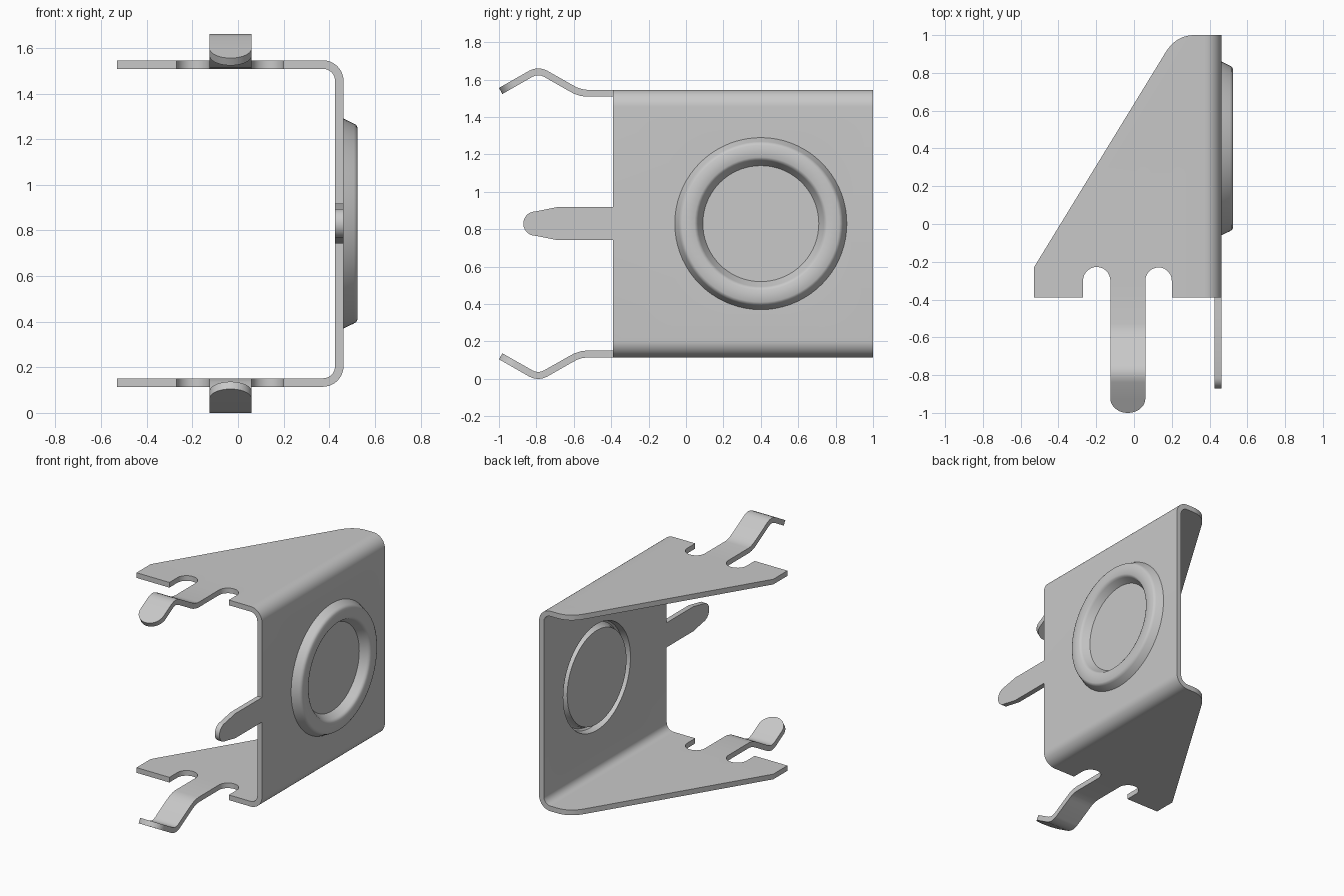
import bpy, bmesh, math
from mathutils import Vector

if "Cube" in bpy.data.objects:
    bpy.data.objects.remove(bpy.data.objects["Cube"])

T = 0.037            # sheet thickness
XW = 0.444           # middle of the upright web
ZC, ZF = 0.83, 0.697 # centre height, flange offset from it
RB = 0.072           # bend radius
Y0, Y1 = -0.39, 1.0
CY, RO, SEG = 0.40, 0.46, 72   # ring centre, outer radius, segments

steel = bpy.data.materials.new("grey_steel")
steel.diffuse_color = (0.58, 0.58, 0.58, 1)
steel.use_nodes = True
steel.node_tree.nodes["Principled BSDF"].inputs["Base Color"].default_value = steel.diffuse_color


def add_object(name, bm):
    me = bpy.data.meshes.new(name)
    bm.to_mesh(me)
    bm.free()
    me.materials.append(steel)
    ob = bpy.data.objects.new(name, me)
    bpy.context.collection.objects.link(ob)
    return ob


def smooth(ob):
    bpy.ops.object.select_all(action='DESELECT')
    ob.select_set(True)
    bpy.context.view_layer.objects.active = ob
    bpy.ops.object.shade_smooth_by_angle(angle=math.radians(32))


def arc(cx, cy, r, a0, a1, n):
    return [(cx + r * math.cos(math.radians(a0 + (a1 - a0) * i / n)),
             cy + r * math.sin(math.radians(a0 + (a1 - a0) * i / n))) for i in range(n + 1)]


def strip(bm, rows):
    vs = [[bm.verts.new(p) for p in row] for row in rows]
    for a, b in zip(vs, vs[1:]):
        bm.faces.new((a[0], a[1], b[1], b[0]))


bm = bmesh.new()

# Web outline with locating tab, and the hole that takes the ring
zt = ZF - RB
tip = arc(-0.805, 0, 0.065, 90, 270, 14)
outline = [(Y0, zt), (Y0, 0.088), (-0.69, 0.088)] + tip + \
          [(-0.69, -0.088), (Y0, -0.088), (Y0, -zt), (Y1, -zt), (Y1, zt)]
hole = [(CY + RO * math.cos(2 * math.pi * i / SEG),
         RO * math.sin(2 * math.pi * i / SEG)) for i in range(SEG)]
edges = []
for loop in (outline, hole):
    vs = [bm.verts.new((XW, y, ZC + z)) for y, z in loop]
    edges += [bm.edges.new((vs[i - 1], vs[i])) for i in range(len(vs))]
bmesh.ops.triangle_fill(bm, edges=edges, use_beauty=True, normal=(1, 0, 0))

# Flange outline with two relief slots and a rounded back corner
xb = XW - RB
TL, TR, YS = -0.125, 0.06, -0.30
flange = [(xb, Y0), (0.20, Y0)] + arc(0.13, YS, 0.07, 0, 180, 14) \
    + arc(-0.1975, YS, 0.0725, 0, 180, 14) + [(-0.27, Y0), (-0.53, Y0), (-0.53, -0.23)]
p0, pc, p1 = Vector((0.165, 0.905)), Vector((0.222, 1.0)), Vector((0.32, 1.0))
for i in range(11):
    t = i / 10
    flange.append(tuple(p0 * (1 - t) ** 2 + pc * 2 * t * (1 - t) + p1 * t * t))
flange.append((xb, Y1))

# Spring finger path: distance along y, outward offset
path = [(YS, 0), (-0.53, 0), (-0.56, .004), (-0.59, .014), (-0.62, .030), (-0.75, .104),
        (-0.77, .112), (-0.79, .115), (-0.81, .112), (-0.83, .104), (-0.915, .0555)]
for i in range(1, 11):
    a = math.radians(87 * i / 10)
    y = -0.915 - 0.076 * math.sin(a)
    path.append((y, .0555 + (y + 0.915) * 0.57))

for s in (1, -1):
    bm.faces.new([bm.verts.new((x, y, ZC + s * ZF)) for x, y in flange])
    # Rounded bend between web and flange
    strip(bm, [[(x, y, ZC + s * z) for y in (Y0, Y1)]
               for x, z in arc(xb, zt, RB, 0, 90, 10)])
    # Spring finger with a rounded tip
    mid, half = (TL + TR) / 2, (TR - TL) / 2
    rows = []
    for y, d in path:
        t = max(0, (-0.915 - y) / 0.076)
        w = half * math.sqrt(max(0, 1 - t * t))
        rows.append([(mid + k * w, y, ZC + s * (ZF + d)) for k in (-1, 1)])
    strip(bm, rows)

bmesh.ops.remove_doubles(bm, verts=bm.verts, dist=0.0005)
bmesh.ops.recalc_face_normals(bm, faces=bm.faces)
bracket = add_object("clip_bracket", bm)
mod = bracket.modifiers.new("sheet", 'SOLIDIFY')
mod.thickness, mod.offset, mod.use_even_offset = T, 0, True
bpy.context.view_layer.objects.active = bracket
bpy.ops.object.modifier_apply(modifier="sheet")

# Open the wall of the hole, since the ring continues the sheet there
bm = bmesh.new()
bm.from_mesh(bracket.data)
rim = [f for f in bm.faces if all(
    abs(math.hypot(v.co.y - CY, v.co.z - ZC) - RO) < 0.002 and v.co.x > 0.4 for v in f.verts)]
bmesh.ops.delete(bm, geom=rim, context='FACES')
bmesh.ops.recalc_face_normals(bm, faces=bm.faces)
bm.to_mesh(bracket.data)
bm.free()
smooth(bracket)

# Embossed ring: outer face and grooved inner face, turned about the x axis
xo, xi = XW + T / 2, XW - T / 2
front = [(RO, xo), (.438, .508), (.432, .518), (.42, .5245), (.355, .5245),
         (.343, .518), (.337, .508), (.31, xo)]
back = [(RO, xi), (.38, xi), (.372, .472), (.36, .484), (.348, .472), (.335, xi)]
bm = bmesh.new()
for prof, sgn in ((front, 1), (back, -1)):
    rings = [[bm.verts.new((x, CY + r * math.cos(2 * math.pi * i / SEG),
                            ZC + r * math.sin(2 * math.pi * i / SEG))) for i in range(SEG)]
             for r, x in prof]
    for a, b in zip(rings, rings[1:]):
        for i in range(SEG):
            q = [a[i - 1], a[i], b[i], b[i - 1]]
            bm.faces.new(q if sgn > 0 else q[::-1])
    bm.faces.new(rings[-1] if sgn > 0 else rings[-1][::-1])
smooth(add_object("embossed_ring", bm))
